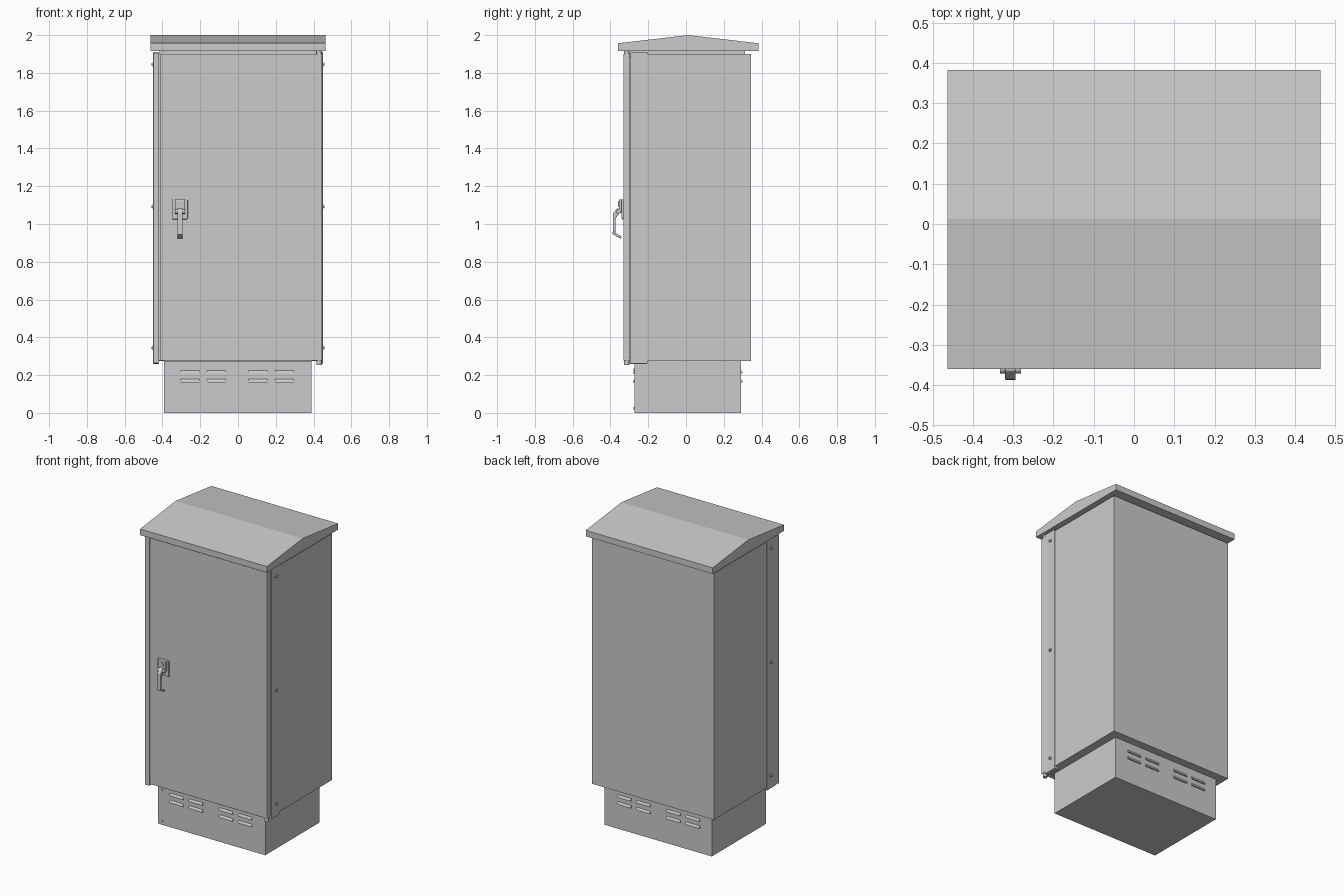
import bpy, bmesh
from math import pi

if "Cube" in bpy.data.objects:
    bpy.data.objects.remove(bpy.data.objects["Cube"])


def finish(name, bm, bevel=0.0, smooth=False):
    bmesh.ops.recalc_face_normals(bm, faces=bm.faces)
    mesh = bpy.data.meshes.new(name)
    bm.to_mesh(mesh)
    bm.free()
    ob = bpy.data.objects.new(name, mesh)
    bpy.context.collection.objects.link(ob)
    if smooth:
        for p in mesh.polygons:
            p.use_smooth = len(p.vertices) == 4
    if bevel:
        mod = ob.modifiers.new("Bevel", 'BEVEL')
        mod.width = bevel
        mod.segments = 2
    return ob


def prism(name, profile, x0, x1, bevel=0.0):
    """Extrude a (y, z) profile along x."""
    bm = bmesh.new()
    face = bm.faces.new([bm.verts.new((x0, y, z)) for y, z in profile])
    ext = bmesh.ops.extrude_face_region(bm, geom=[face])
    verts = [g for g in ext["geom"] if isinstance(g, bmesh.types.BMVert)]
    bmesh.ops.translate(bm, verts=verts, vec=(x1 - x0, 0, 0))
    return finish(name, bm, bevel)


def box(name, x0, x1, y0, y1, z0, z1, bevel=0.0):
    return prism(name, [(y0, z0), (y1, z0), (y1, z1), (y0, z1)], x0, x1, bevel)


def cylinder(name, centre, radius, depth, axis='z', sides=16):
    bm = bmesh.new()
    bmesh.ops.create_cone(bm, cap_ends=True, segments=sides,
                          radius1=radius, radius2=radius, depth=depth)
    ob = finish(name, bm, smooth=sides > 8)
    ob.location = centre
    ob.rotation_euler = {'x': (0, pi / 2, 0), 'y': (pi / 2, 0, 0), 'z': (0, 0, 0)}[axis]
    return ob


# Plinth
PF, PB = -0.273, 0.292
box("plinth", -0.393, 0.39, PF, PB, 0.0, 0.276)

# Louvre hoods on plinth front and back, two rows of four
for side, y, out in (("front", PF, -0.008), ("back", PB, 0.008)):
    for cx in (-0.255, -0.115, 0.105, 0.245):
        for z in (0.162, 0.208):
            prism(f"{side}_louvre", [(y - out, z), (y + out, z), (y + out * 0.8, z + 0.008),
                                     (y - out, z + 0.027)], cx - 0.05, cx + 0.05)
for z in (0.025, 0.228):
    cylinder("plinth_screw", (-0.363, PF, z), 0.007, 0.012, 'y')

# Cabinet shell and the recessed neck under the roof
box("cabinet_body", -0.445, 0.445, -0.21, 0.345, 0.276, 1.9)
box("front_frame", -0.425, 0.435, -0.294, -0.2, 0.278, 1.9)
box("roof_neck", -0.415, 0.415, -0.295, 0.312, 1.89, 1.922)

# Pitched roof with ridge along x
prism("roof", [(-0.36, 1.917), (0.383, 1.917), (0.383, 1.957), (0.012, 2.0), (-0.36, 1.957)],
      -0.463, 0.463)

# Side flanges; the left one wraps round to sit beside the door
box("right_flange", 0.42, 0.449, -0.294, -0.204, 0.26, 1.91, 0.002)
box("left_flange", -0.449, -0.42, -0.294, -0.204, 0.26, 1.91, 0.002)
box("left_door_stop", -0.449, -0.417, -0.328, -0.29, 0.262, 1.903, 0.003)

# Flange bolts
for s in (-1, 1):
    for z in (0.345, 1.092, 1.845):
        cylinder("bolt_washer", (s * 0.449, -0.243, z), 0.011, 0.006, 'x')
        cylinder("bolt_head", (s * 0.452, -0.243, z), 0.008, 0.012, 'x', 6)

# Door with hinge pins at its right edge
box("door", -0.411, 0.446, -0.332, -0.298, 0.277, 1.9, 0.004)
box("door_gasket", -0.395, 0.43, -0.3, -0.29, 0.29, 1.89)
for z in (0.268, 1.904):
    cylinder("hinge_pin", (0.43, -0.314, z), 0.014, 0.03)

# Swing handle: mounting plate, lock boss, pivot, bent lever
HX = -0.307
box("handle_plate", -0.35, -0.266, -0.342, -0.33, 1.025, 1.13, 0.004)
box("handle_lock_housing", HX - 0.027, HX + 0.027, -0.355, -0.338, 1.06, 1.13, 0.005)
cylinder("handle_lock", (HX, -0.356, 1.105), 0.013, 0.008, 'y')
cylinder("handle_pivot", (HX, -0.36, 1.065), 0.011, 0.052, 'x')
prism("handle_lever", [(-0.342, 1.085), (-0.365, 1.082), (-0.386, 1.055), (-0.388, 0.945),
                       (-0.345, 0.922), (-0.341, 0.934), (-0.374, 0.953), (-0.372, 1.03),
                       (-0.352, 1.058), (-0.342, 1.06)], HX - 0.013, HX + 0.013, 0.003)
